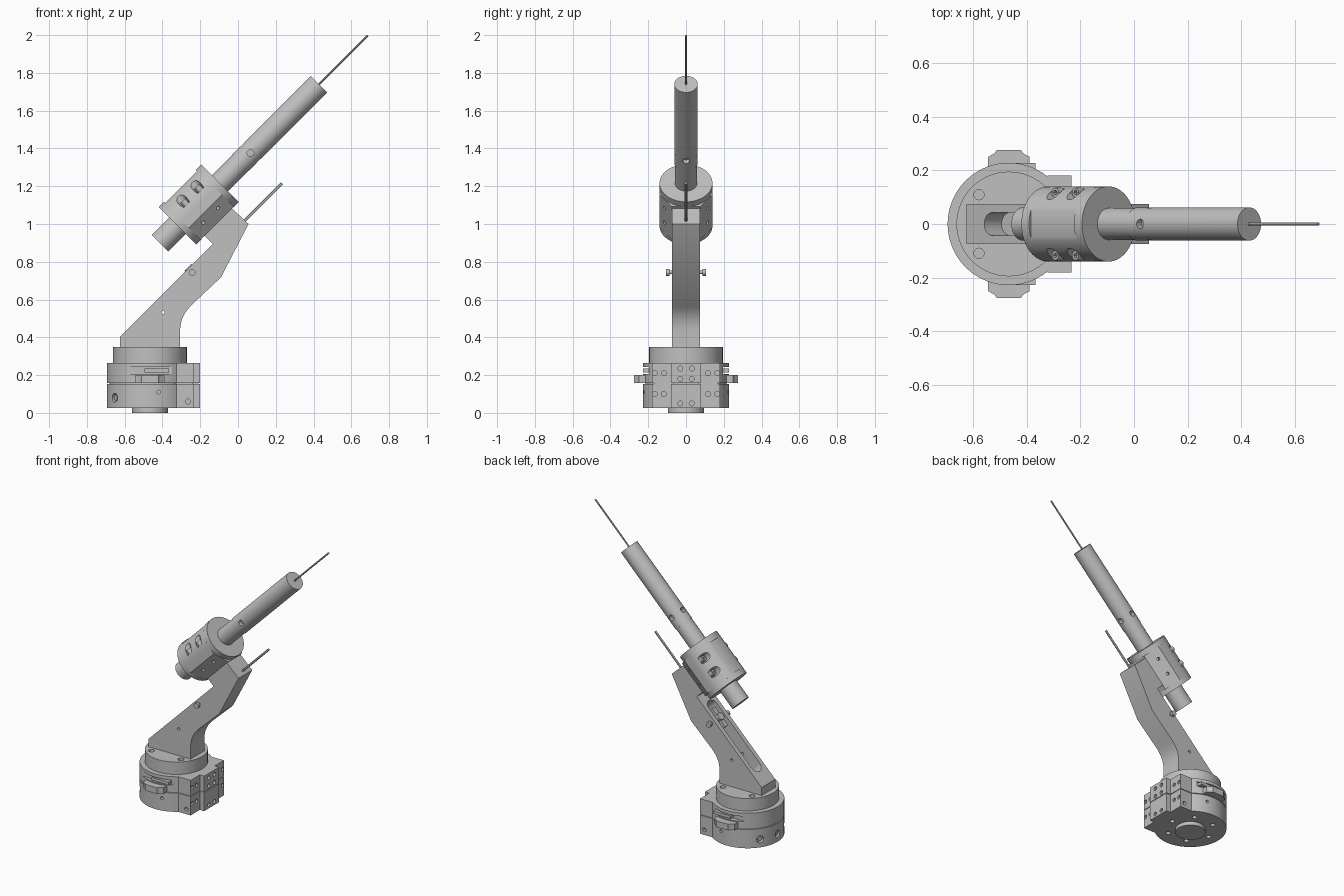
import bpy
import bmesh
from math import sin, cos, radians, pi
from mathutils import Matrix

if "Cube" in bpy.data.objects:
    bpy.data.objects.remove(bpy.data.objects["Cube"], do_unlink=True)

steel = bpy.data.materials.new("light_grey_metal")
steel.use_nodes = True
steel.diffuse_color = (0.527, 0.527, 0.527, 1)
steel.node_tree.nodes["Principled BSDF"].inputs["Base Color"].default_value = steel.diffuse_color

# Working frames: each prism is a 2D outline extruded along its frame's z
FLAT = Matrix.Identity(4)
SIDE = Matrix.Rotation(pi / 2, 4, 'X')        # outline in x/z, depth towards -y
AHEAD = Matrix.Rotation(pi / 2, 4, 'Y')       # outline in -z/y, depth towards +x
TUBE = Matrix.Translation((0, 0, 1.311)) @ Matrix.Rotation(pi / 4, 4, 'Y')
ABOVE = TUBE @ Matrix.Rotation(-pi / 2, 4, 'Y')   # outline along tube/y, depth away from arm
ACROSS = ABOVE @ SIDE                         # outline along tube/height, depth towards -y


def arc(r, a0, a1, n, cx=0, cy=0):
    return [(cx + r * cos(radians(a0 + (a1 - a0) * i / n)),
             cy + r * sin(radians(a0 + (a1 - a0) * i / n))) for i in range(n + 1)]


def disc(r, cx=0, cy=0, n=20):
    return arc(r, 0, 360, n, cx, cy)[:-1]


def rect(x0, x1, y0, y1):
    return [(x0, y0), (x1, y0), (x1, y1), (x0, y1)]


def build(name, prisms):
    bm = bmesh.new()
    for outline, lo, hi, frame in prisms:
        low = [bm.verts.new(frame @ Matrix.Translation((x, y, lo)).translation) for x, y in outline]
        high = [bm.verts.new(frame @ Matrix.Translation((x, y, hi)).translation) for x, y in outline]
        bm.faces.new(low[::-1])
        bm.faces.new(high)
        for i in range(len(low)):
            j = (i + 1) % len(low)
            bm.faces.new((low[i], low[j], high[j], high[i]))
    bmesh.ops.recalc_face_normals(bm, faces=bm.faces[:])
    mesh = bpy.data.meshes.new(name)
    bm.to_mesh(mesh)
    bm.free()
    mesh.materials.append(steel)
    obj = bpy.data.objects.new(name, mesh)
    bpy.context.collection.objects.link(obj)
    return obj


def activate(obj):
    bpy.ops.object.select_all(action='DESELECT')
    obj.select_set(True)
    bpy.context.view_layer.objects.active = obj


def carve(obj, prisms):
    cutter = build("cutter", prisms)
    cutter.hide_render = True
    mod = obj.modifiers.new("carve", 'BOOLEAN')
    mod.operation = 'DIFFERENCE'
    mod.solver = 'EXACT'
    mod.object = cutter
    activate(obj)
    bpy.ops.object.modifier_apply(modifier=mod.name)
    bpy.data.objects.remove(cutter, do_unlink=True)
    return obj


parts = []
CX = -0.466

# Base housing: round drum with a flat connector block, split by a seam
drum = arc(0.228, 52, 308, 60, CX) + [(-0.233, -0.18), (-0.233, -0.08),
       (-0.2, -0.08), (-0.2, 0.08), (-0.233, 0.08), (-0.233, 0.18)]
port_holes = [(disc(0.013, -z, y), -0.215, -0.15, AHEAD)
              for z in (0.05, 0.18, 0.235) for y in (-0.03, 0.03)]
port_holes += [(disc(0.013, -z, y), -0.245, -0.19, AHEAD)
               for z in (0.1, 0.21) for y in (-0.165, -0.117, 0.117, 0.165)]
rear_ports = []
for a in (145, 180, 215):
    frame = Matrix.Translation((CX, 0, 0.08)) @ Matrix.Rotation(radians(a), 4, 'Z') @ AHEAD
    rear_ports += [(disc(0.024), 0.205, 0.25, frame)]
under_holes = [(disc(0.016, CX + 0.15 * cos(a * pi / 3), 0.15 * sin(a * pi / 3)), 0.01, 0.05, FLAT)
               for a in range(6)]
side_slots, side_holes = [], []
for lo, hi in ((-0.3, -0.195), (0.195, 0.3)):
    side_slots.append((rect(-0.62, -0.345, 0.207, 0.242), lo, hi, SIDE))
for lo, hi in ((-0.25, -0.16), (0.16, 0.25)):
    side_holes.append((disc(0.013, -0.265, 0.06), lo, hi, SIDE))
    side_holes.append((disc(0.01, -0.42, 0.11), lo, hi, SIDE))
lower = build("base_lower_housing", [(drum, 0.025, 0.153, FLAT)])
parts.append(carve(lower, [h for h in port_holes if h[0][0][1] and -h[0][5][0] < 0.15]
                   + rear_ports + under_holes + side_holes))
upper = build("base_upper_housing", [(drum, 0.157, 0.265, FLAT)])
parts.append(carve(upper, [h for h in port_holes if -h[0][5][0] > 0.15] + side_slots))
parts.append(build("base_seam_core", [(disc(0.215, CX, 0, 60), 0.15, 0.16, FLAT),
                                      (rect(-0.4, -0.24, -0.17, 0.17), 0.15, 0.16, FLAT),
                                      (rect(-0.3, -0.21, -0.07, 0.07), 0.15, 0.16, FLAT)]))
parts.append(build("base_foot", [(disc(0.095, CX, 0, 40), 0, 0.03, FLAT)]))
for k in range(len(rear_ports)):
    parts.append(build("rear_port_plug", [(disc(0.014), 0.2, 0.222, rear_ports[k][3])]))

# Side latches on the drum
for side, label in ((1, "left"), (-1, "right")):
    latch = [(CX + dx, side * y) for dx, y in ((-0.077, 0.2), (-0.077, 0.25), (-0.055, 0.262),
             (-0.045, 0.275), (0.045, 0.275), (0.055, 0.262), (0.077, 0.25), (0.077, 0.2))]
    parts.append(build(label + "_latch", [(latch, 0.158, 0.2, FLAT)]))
    parts.append(build(label + "_latch_slide", [(rect(CX - 0.03, CX + 0.1, side * 0.19, side * 0.228),
                                                 0.215, 0.235, FLAT)]))

# Turntable with four mounting holes
table = build("turntable", [(disc(0.195, CX, 0, 60), 0.262, 0.35, FLAT)])
parts.append(carve(table, [(disc(0.019, CX + sx * 0.111, sy * 0.109), 0.325, 0.4, FLAT)
                           for sx in (-1, 1) for sy in (-1, 1)]))

# Bent arm with a rounded channel along its sloping back
arm_outline = [(-0.624, 0.345), (-0.624, 0.405), (-0.133, 0.895), (-0.185, 0.945), (-0.04, 1.09),
               (0.056, 1.0), (-0.09, 0.718), (-0.255, 0.562), (-0.28, 0.53), (-0.297, 0.495),
               (-0.305, 0.46), (-0.307, 0.43), (-0.307, 0.345)]
channel = arc(0.043, 90, 270, 12, -0.945) + arc(0.043, -90, 90, 12, -0.49)
arm = build("arm", [(arm_outline, -0.074, 0.074, SIDE)])
carve(arm, [(channel, -0.29, -0.15, ABOVE)])
parts.append(carve(arm, [(disc(0.009, -0.397, 0.532), -0.1, 0.1, SIDE)]))

# Cross pin, its two heads and the small link in the channel
parts.append(build("arm_pin", [(disc(0.009, -0.243, 0.744), -0.1, 0.1, SIDE)]))
for y in (-0.107, 0.088):
    parts.append(build("arm_pin_head", [(disc(0.018, -0.243, 0.744), y, y + 0.019, SIDE)]))
parts.append(build("channel_link", [(rect(-0.64, -0.5, -0.015, 0.015), -0.24, -0.205, ABOVE),
                                    (disc(0.025, -0.57), -0.28, -0.195, ABOVE)]))

# Clamp block holding the tube: two collars around a faceted body
half = [(0.139, 0.074), (0.05, 0.14)] + arc(0.14, 90, 159, 14)
body_outline = half + [(x, -y) for x, y in reversed(half)]
body = build("clamp_body", [(body_outline, -0.42, -0.17, TUBE)])
bolts = [(s, y) for s in (-0.34, -0.234) for y in (-0.117, 0.117)]
cuts = [(disc(0.027, s, y), 0.045, 0.2, ABOVE) for s, y in bolts]
for a in (-53, 53):
    frame = TUBE @ Matrix.Rotation(radians(a), 4, 'Z') @ AHEAD
    cuts += [(disc(0.01, -s), 0.1, 0.18, frame) for s in (-0.345, -0.235)]
parts.append(carve(body, cuts))
for s, y in bolts:
    bolt = build("clamp_bolt", [(disc(0.018, s, y), 0.04, 0.075, ABOVE)])
    parts.append(carve(bolt, [(disc(0.009, s, y, 6), 0.06, 0.1, ABOVE)]))
for label, lo, hi in (("rear", -0.453, -0.413), ("front", -0.176, -0.134)):
    parts.append(build(label + "_collar", [(disc(0.14, n=60), lo, hi, TUBE)]))

# Tube with cross holes, tail stub and thin tip rod
parts.append(build("tail_stub", [(disc(0.062, n=40), -0.584, -0.42, TUBE)]))
parts.append(build("tube_neck", [(disc(0.059, n=40), -0.2, 0.03, TUBE)]))
tube = build("tube", [(disc(0.062, n=40), 0.02, 0.607, TUBE)])
parts.append(carve(tube, [(disc(0.018, 0.093), lo, hi, frame) for frame in (ABOVE, ACROSS)
                          for lo, hi in ((-0.1, -0.035), (0.035, 0.1))]))
parts.append(build("tip_rod", [(disc(0.0055, n=12), 0.59, 0.971, TUBE)]))
parts.append(build("arm_rod", [(disc(0.0075, 0.232, 0, 12), -0.22, 0.098, TUBE)]))

for part in parts:
    activate(part)
    bpy.ops.object.shade_smooth_by_angle(angle=radians(30))
